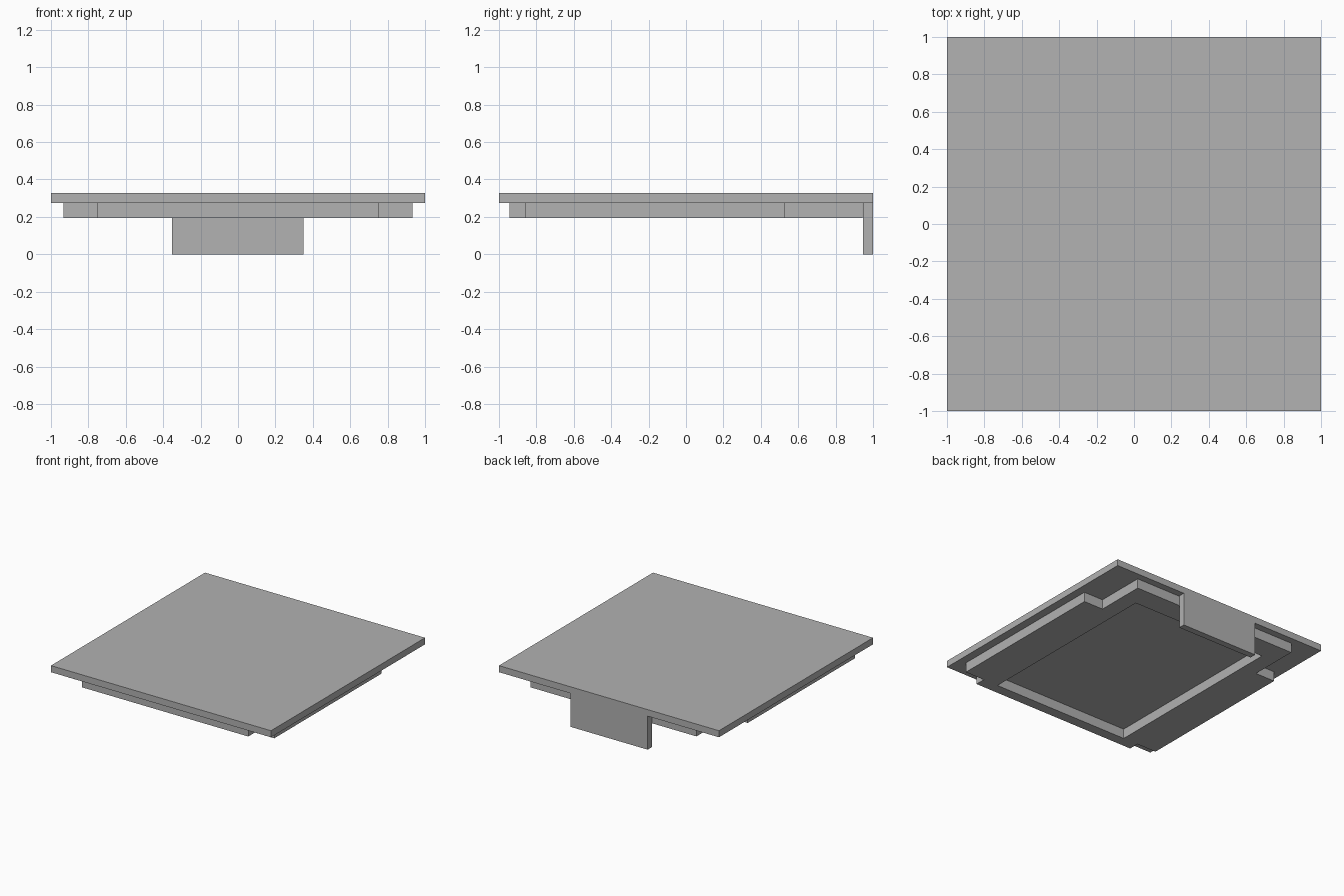
import bpy
import bmesh
from mathutils import Vector

if "Cube" in bpy.data.objects:
    bpy.data.objects.remove(bpy.data.objects["Cube"], do_unlink=True)

COLOUR = (0.445, 0.445, 0.445, 1.0)
grey = bpy.data.materials.new("plain_grey")
grey.use_nodes = True
grey.diffuse_color = COLOUR
grey.node_tree.nodes["Principled BSDF"].inputs["Base Color"].default_value = COLOUR

UNDERSIDE, TOP, RIM_BOTTOM = 0.275, 0.329, 0.195


def rectangle(x0, x1, y0, y1):
    return [(x0, y0), (x1, y0), (x1, y1), (x0, y1)]


def extruded(name, loops, z0, z1):
    """Extrude a flat outline; any further loops become openings."""
    bm = bmesh.new()
    edges = []
    for loop in loops:
        verts = [bm.verts.new((x, y, z0)) for x, y in loop]
        edges += [bm.edges.new((a, b)) for a, b in zip(verts, verts[1:] + verts[:1])]
    bmesh.ops.triangle_fill(bm, use_beauty=True, use_dissolve=False, edges=edges)
    result = bmesh.ops.extrude_face_region(bm, geom=bm.faces[:], use_keep_orig=True)
    top = [g for g in result["geom"] if isinstance(g, bmesh.types.BMVert)]
    bmesh.ops.translate(bm, verts=top, vec=Vector((0, 0, z1 - z0)))
    bmesh.ops.recalc_face_normals(bm, faces=bm.faces[:])
    bmesh.ops.dissolve_limit(bm, angle_limit=0.01, verts=bm.verts[:], edges=bm.edges[:])
    mesh = bpy.data.meshes.new(name)
    bm.to_mesh(mesh)
    bm.free()
    mesh.materials.append(grey)
    obj = bpy.data.objects.new(name, mesh)
    bpy.context.collection.objects.link(obj)
    return obj


# Square cover plate
extruded("cover_plate", [rectangle(-1, 1, -1, 1)], UNDERSIDE, TOP)

# Rim below the plate: notched corners, mirrored left to right, open centre
half = [(0.755, -0.945), (0.755, -0.86), (0.932, -0.86),
        (0.932, 0.53), (0.755, 0.53), (0.755, 0.943)]
outline = half + [(-x, y) for x, y in reversed(half)]
extruded("locating_rim", [outline, rectangle(-0.62, 0.62, -0.86, 0.76)],
         RIM_BOTTOM, UNDERSIDE)

# Tab hanging from the back edge
extruded("back_tab", [rectangle(-0.352, 0.349, 0.947, 1)], 0, UNDERSIDE)
